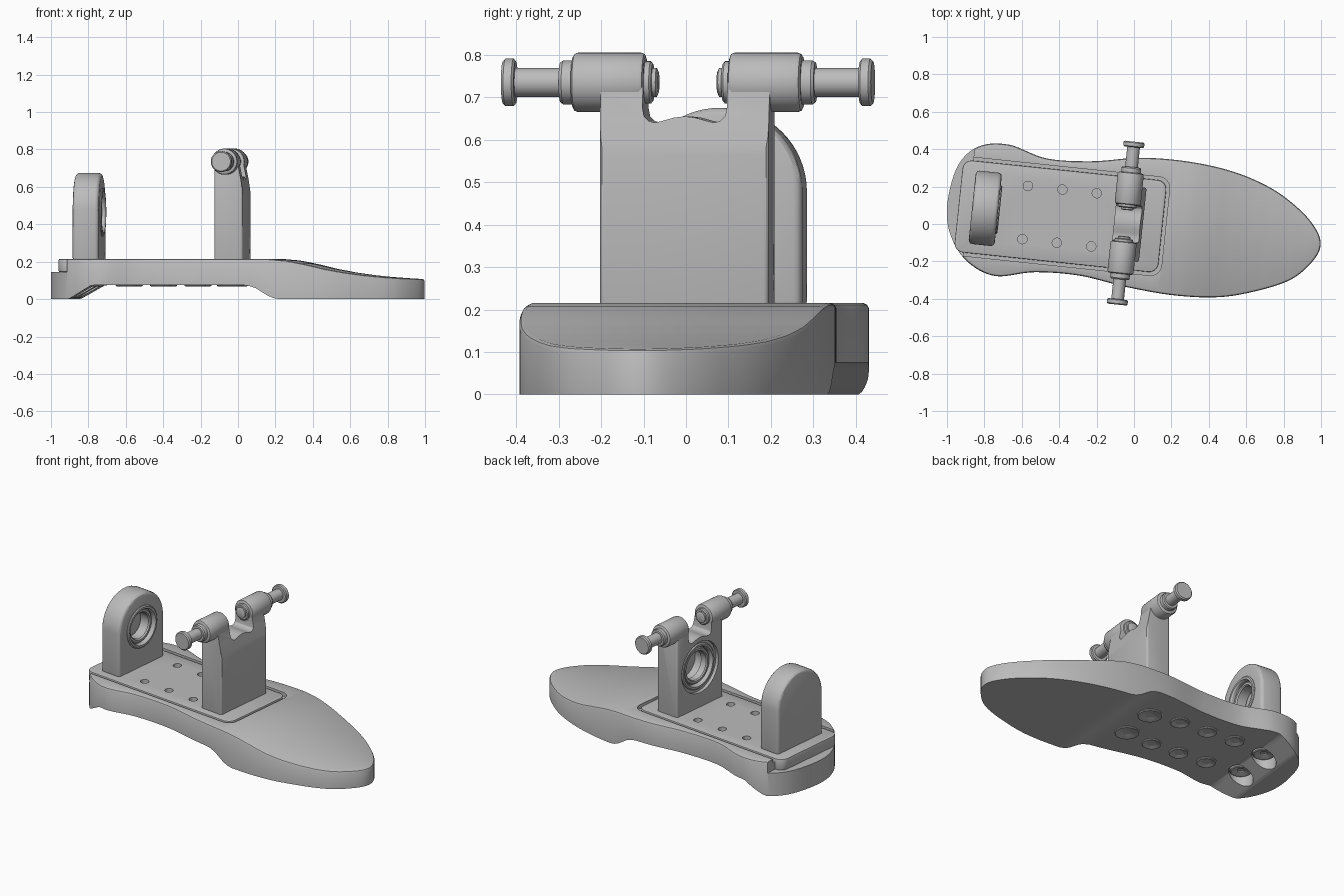
import bpy, bmesh, math
from mathutils import Matrix, Vector

cube = bpy.data.objects.get("Cube")
if cube:
    bpy.data.objects.remove(cube, do_unlink=True)

GRAY = (0.5, 0.5, 0.5, 1)
mat = bpy.data.materials.new("satin gray")
mat.use_nodes = True
mat.diffuse_color = GRAY
mat.node_tree.nodes["Principled BSDF"].inputs["Base Color"].default_value = GRAY

TURN = Matrix.Rotation(math.radians(-6), 4, "Z")   # foot is toed in slightly
parts = []


def make(name, bm, keep=True):
    bmesh.ops.recalc_face_normals(bm, faces=bm.faces)
    me = bpy.data.meshes.new(name)
    bm.to_mesh(me)
    bm.free()
    me.materials.append(mat)
    ob = bpy.data.objects.new(name, me)
    bpy.context.collection.objects.link(ob)
    if keep:
        parts.append(ob)
    return ob


def apply(ob, mod):
    bpy.context.view_layer.objects.active = ob
    bpy.ops.object.modifier_apply(modifier=mod.name)


def bevel(ob, width, segments=3):
    m = ob.modifiers.new("bevel", "BEVEL")
    m.width, m.segments, m.limit_method = width, segments, "ANGLE"
    m.angle_limit = math.radians(40)
    apply(ob, m)


def cut(ob, *cutters):
    for c in cutters:
        m = ob.modifiers.new("cut", "BOOLEAN")
        m.operation, m.object, m.solver = "DIFFERENCE", c, "EXACT"
        apply(ob, m)
        bpy.data.objects.remove(c, do_unlink=True)


# order of coordinates for a flat shape swept along each axis
PLACE = {"X": lambda a, b, t: (t, a, b),
         "Y": lambda a, b, t: (a, t, b),
         "Z": lambda a, b, t: (a, b, t)}


def prism(name, pts, axis, lo, hi, keep=True):
    bm = bmesh.new()
    ends = [[bm.verts.new(PLACE[axis](a, b, t)) for a, b in pts] for t in (lo, hi)]
    bm.faces.new(ends[0])
    bm.faces.new(ends[1])
    n = len(pts)
    for i in range(n):
        j = (i + 1) % n
        bm.faces.new((ends[0][i], ends[0][j], ends[1][j], ends[1][i]))
    return make(name, bm, keep)


def rect(a0, b0, a1, b1, r=0.0):
    if not r:
        return [(a0, b0), (a1, b0), (a1, b1), (a0, b1)]
    out = []
    for k, (a, b) in enumerate(((a1 - r, b1 - r), (a0 + r, b1 - r), (a0 + r, b0 + r), (a1 - r, b0 + r))):
        for i in range(9):
            w = math.pi / 2 * (k + i / 8)
            out.append((a + r * math.cos(w), b + r * math.sin(w)))
    return out


def circle(a, b, r, n=48):
    return [(a + r * math.cos(2 * math.pi * i / n), b + r * math.sin(2 * math.pi * i / n)) for i in range(n)]


def lathe(name, profile, centre, axis, closed=False, n=40):
    """Spin (radius, position) pairs around an axis through centre."""
    bm = bmesh.new()
    rings = []
    for r, t in profile:
        rings.append([bm.verts.new(Vector(PLACE[axis](a, b, t)) + Vector(centre)) for a, b in circle(0, 0, r, n)])
    pairs = list(zip(rings, rings[1:]))
    if closed:
        pairs.append((rings[-1], rings[0]))
    else:
        bm.faces.new(rings[0])
        bm.faces.new(rings[-1])
    for p, q in pairs:
        for i in range(n):
            j = (i + 1) % n
            bm.faces.new((p[i], p[j], q[j], q[i]))
    return make(name, bm)


def interp(table, x):
    for (x0, z0), (x1, z1) in zip(table, table[1:]):
        if x <= x1:
            f = max(0, (x - x0) / (x1 - x0))
            return z0 + (z1 - z0) * f
    return table[-1][1]


# ---- sole: smooth foot outline, thickness varying along the length
HALF = 1.004
LEFT = [0, .21, .325, .352, .30, .31, .356, .362, .333, .267, .172, .075, -.01]
RIGHT = [-.10, -.205, -.28, -.34, -.357, -.34, -.305, -.312, -.354, -.29, -.16]
TOP = [(.2, .215), (.3, .206), (.4, .186), (.5, .162), (.6, .143), (.7, .129), (.8, .119), (.9, .112), (1, .107)]
BOTTOM = [(-.88, 0), (-.75, .075), (.08, .075), (.13, .06), (.21, .01), (.25, 0)]
ctrl, STEP = LEFT + RIGHT, 8
n = len(ctrl) * STEP
outline = []
for j in range(n):
    k, f = j // STEP, (j % STEP) / STEP
    a, b, c, d = (ctrl[(k + o) % len(ctrl)] for o in (-1, 0, 1, 2))
    y = b + f * ((c - a) + f * ((2*a - 5*b + 4*c - d) + f * (3*b - 3*c + d - a))) / 2
    outline.append(Vector((-HALF * math.cos(2 * math.pi * j / n), y)))

bm = bmesh.new()
rings = []
for inset, drop in ((0, None), (0, .012), (.004, .004), (.012, 0)):
    ring = []
    for j, p in enumerate(outline):
        t = (outline[(j + 1) % n] - outline[j - 1]).normalized()
        q = p + Vector((t.y, -t.x)) * inset
        z = interp(BOTTOM, q.x) if drop is None else interp(TOP, q.x) - drop
        ring.append(bm.verts.new((q.x, q.y, z)))
    rings.append(ring)
for p, q in zip(rings, rings[1:]):
    for j in range(n):
        k = (j + 1) % n
        bm.faces.new((p[j], p[k], q[k], q[j]))
for ring in (rings[0], rings[-1]):
    for j in range(n // 2):
        corners = [ring[j], ring[j + 1], ring[n - j - 1], ring[(n - j) % n]]
        bm.faces.new(list(dict.fromkeys(corners)))
sole = make("sole", bm)

ROW, HOLES = .143, (-.585, -.4, -.215)
cut(sole,
    prism("pocket", rect(-1.2, -.265, .17, .265, .06), "Z", .19, .4, False),
    prism("heel_ledge", rect(-1.2, -.6, -.89, .6), "Z", .145, .4, False))
for s in (-1, 1):
    cut(sole, prism("heel_bore", circle(-.8, s * .115, .07), "Z", -.1, .085, False))

# ---- base plate with two rows of holes
plate = prism("base_plate", rect(-.943, -.247, .152, .247, .05), "Z", .145, .214)
bevel(plate, .005, 2)
for s in (-1, 1):
    for x in HOLES:
        cut(plate, prism("hole", circle(x, s * ROW, .025, 24), "Z", .18, .3, False))

# ---- screws set in the underside
def screw(name, x, y, r):
    lathe(name, [(r, .1), (r, .072), (r - .006, .068), (.028, .074), (.02, .078), (.02, .1)],
          (x, y, 0), "Z", True, 32)


for s, side in ((1, "left"), (-1, "right")):
    for i, x in enumerate(HOLES):
        screw(f"plate_screw_{side}_{i + 1}", x, s * ROW, .058)
    screw(f"post_screw_{side}", -.03, s * .115, .072)
    screw(f"heel_screw_{side}", -.8, s * .115, .062)

# ---- heel block with rounded top and a bearing seat facing forward
AXLE = .465
arch = [(-.197, .2), (.197, .2)]
arch += [(.197 * math.cos(math.pi * i / 32), .478 + .197 * math.sin(math.pi * i / 32)) for i in range(33)]
heel = prism("heel_block", arch, "X", -.87, -.73)
bevel(heel, .02)
cut(heel, prism("seat", circle(0, AXLE, .125), "X", -.82, -.6, False))
lathe("heel_bearing_outer", [(.13, -.06), (.13, .004), (.124, .009), (.112, .009), (.106, .0), (.106, -.06)],
      (-.73, 0, AXLE), "X", True, 48)
lathe("heel_bearing_inner", [(.108, -.08), (.108, -.02), (.098, -.012), (.086, -.012), (.08, -.02), (.08, -.08)],
      (-.73, 0, AXLE), "X", True, 48)

# ---- front post: notched top, tapered front, stepped bearing seat behind
PIN_X, PIN_Z = -.045, .735
BACK = -.107
post = prism("front_post", rect(-.2, .2, .2, PIN_Z), "X", BACK, .047)
bevel(post, .012)
half = [(.1, .9), (.1, .675), (.096, .655), (.085, .644), (.07, .64), (.05, .645), (.025, .652)]
notch = half + [(0, .655)] + [(-y, z) for y, z in reversed(half)]
taper = [(.05, .54), (.044, .59), (.034, .65), (.02, .72), (.02, .9), (.2, .9), (.2, .54)]
cut(post,
    prism("notch", notch, "X", -.3, .3, False),
    prism("taper", taper, "Y", -.4, .4, False),
    prism("seat_wide", circle(0, AXLE, .16), "X", -.3, BACK + .02, False),
    prism("seat_mid", circle(0, AXLE, .14), "X", -.3, BACK + .05, False),
    prism("seat_deep", circle(0, AXLE, .095), "X", -.3, BACK + .12, False))
lathe("post_bearing_outer", [(.142, .06), (.142, .016), (.136, .01), (.124, .01), (.118, .02), (.118, .06)],
      (BACK, 0, AXLE), "X", True, 48)
lathe("post_bearing_inner", [(.112, .07), (.112, .03), (.106, .024), (.094, .024), (.088, .03), (.088, .07)],
      (BACK, 0, AXLE), "X", True, 48)

# ---- barrels and headed plunger pins on both sides of the post
for s, side in ((1, "left"), (-1, "right")):
    def spin(name, profile):
        lathe(f"{name}_{side}", [(r, s * t) for r, t in profile], (PIN_X, 0, PIN_Z), "Y")
    spin("barrel", [(.06, .1), (.067, .103), (.07, .11), (.07, .26), (.067, .268), (.06, .272)])
    spin("collar", [(.052, .265), (.052, .295), (.047, .302)])
    spin("inner_nut", [(.044, .083), (.05, .088), (.05, .11)])
    spin("plunger", [(.025, .07), (.034, .074), (.034, .09), (.034, .412)])
    spin("pin_head", [(.05, .408), (.056, .413), (.056, .432), (.05, .438)])

# ---- turn every part and smooth it with sharp edges kept
bpy.ops.object.select_all(action="DESELECT")
for ob in parts:
    ob.data.transform(TURN)
    ob.select_set(True)
bpy.context.view_layer.objects.active = sole
bpy.ops.object.shade_smooth_by_angle(angle=math.radians(30))
